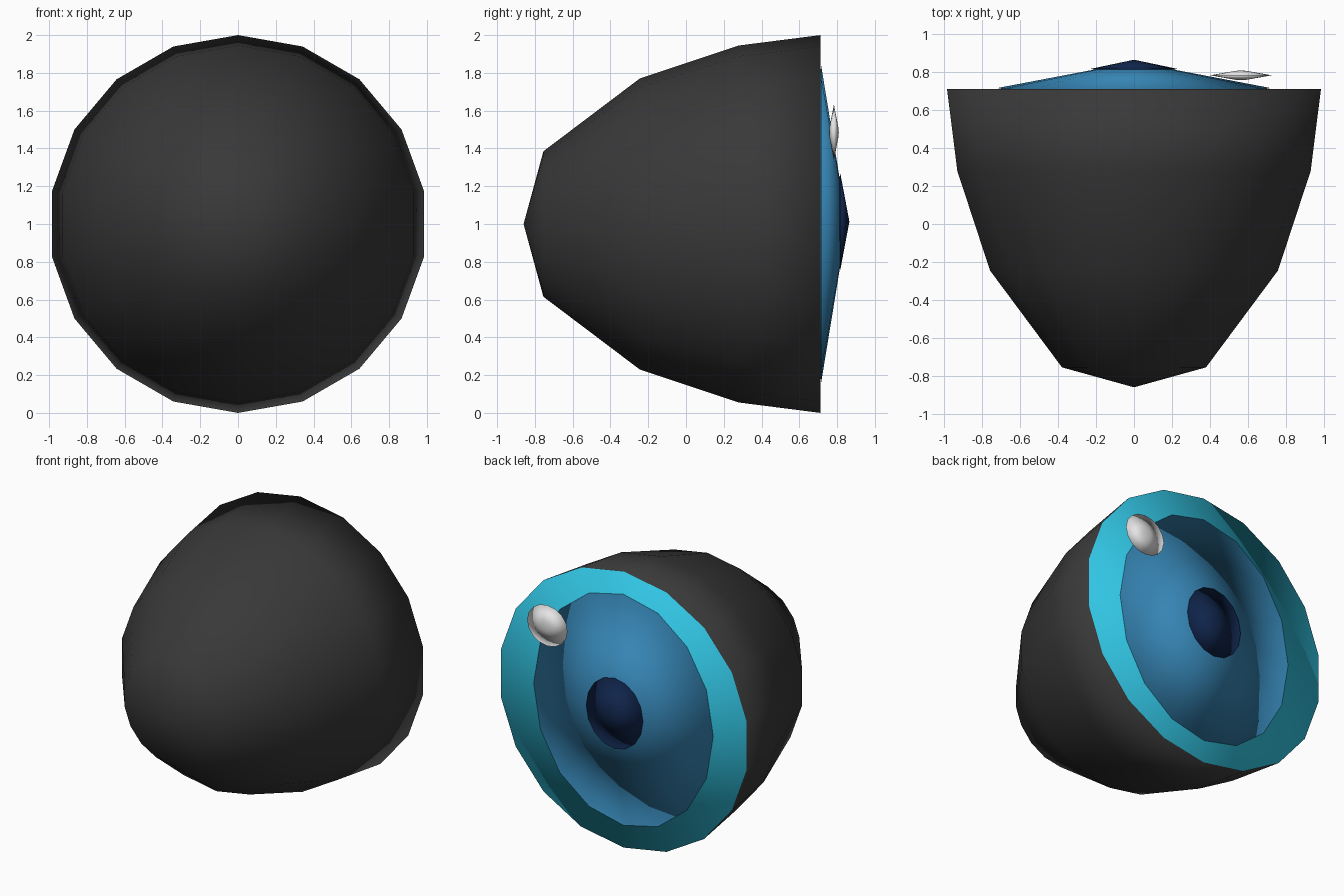
import bpy, bmesh, math

if "Cube" in bpy.data.objects:
    bpy.data.objects.remove(bpy.data.objects["Cube"])


def material(name, rgb):
    m = bpy.data.materials.new(name)
    m.diffuse_color = (*rgb, 1)
    m.use_nodes = True
    m.node_tree.nodes["Principled BSDF"].inputs["Base Color"].default_value = m.diffuse_color
    return m


BLACK = material("charcoal", (0.040, 0.040, 0.040))
CYAN = material("bright cyan", (0.031, 0.55, 0.76))
BLUE = material("mid blue", (0.036, 0.23, 0.45))
NAVY = material("dark navy", (0.005, 0.018, 0.07))
WHITE = material("white", (0.78, 0.78, 0.78))


def lathe(name, profile, sides, mats, centre=(0, 0, 1), sx=1.0, sz=1.0):
    """Turn (radius, y) points about the y axis; the end points are poles."""
    bm = bmesh.new()
    cx, cy, cz = centre
    rings = []
    for r, y in profile:
        if r == 0:
            rings.append([bm.verts.new((cx, cy + y, cz))] * sides)
            continue
        angles = [2 * math.pi * i / sides for i in range(sides)]
        rings.append([bm.verts.new((cx + r * sx * math.sin(a), cy + y,
                                    cz + r * sz * math.cos(a))) for a in angles])
    for a, b in zip(rings, rings[1:]):
        for i in range(sides):
            j = (i + 1) % sides
            quad = [a[i], a[j], b[j], b[i]]
            bm.faces.new(list(dict.fromkeys(quad)))
    bmesh.ops.recalc_face_normals(bm, faces=bm.faces[:])
    for f in bm.faces:
        f.smooth = True
        # the flat disc facing the back takes the second colour
        if len(mats) > 1 and f.normal.y > 0.9:
            f.material_index = 1
    me = bpy.data.meshes.new(name)
    bm.to_mesh(me)
    bm.free()
    for m in mats:
        me.materials.append(m)
    ob = bpy.data.objects.new(name, me)
    bpy.context.collection.objects.link(ob)
    return ob


# Dark domed shell with a flat cyan disc
lathe("eye_shell", [(0, -0.86), (0.385, -0.755), (0.77, -0.245),
                    (0.945, 0.28), (1.0, 0.712), (0, 0.712)], 18, [BLACK, CYAN])

# Shallow oval lenses: iris, pupil and highlight
lathe("iris", [(0, 0.58), (1, 0.716), (0, 0.853)], 16, [BLUE], sx=0.72, sz=0.837)
lathe("pupil", [(0, 0.77), (1, 0.817), (0, 0.865)], 16, [NAVY],
      centre=(0, 0, 1.013), sx=0.228, sz=0.255)
lathe("highlight", [(0, -0.026), (0.2, -0.023), (1, 0), (0.2, 0.023), (0, 0.026)],
      16, [WHITE], centre=(0.563, 0.783, 1.485), sx=0.162, sz=0.148)
